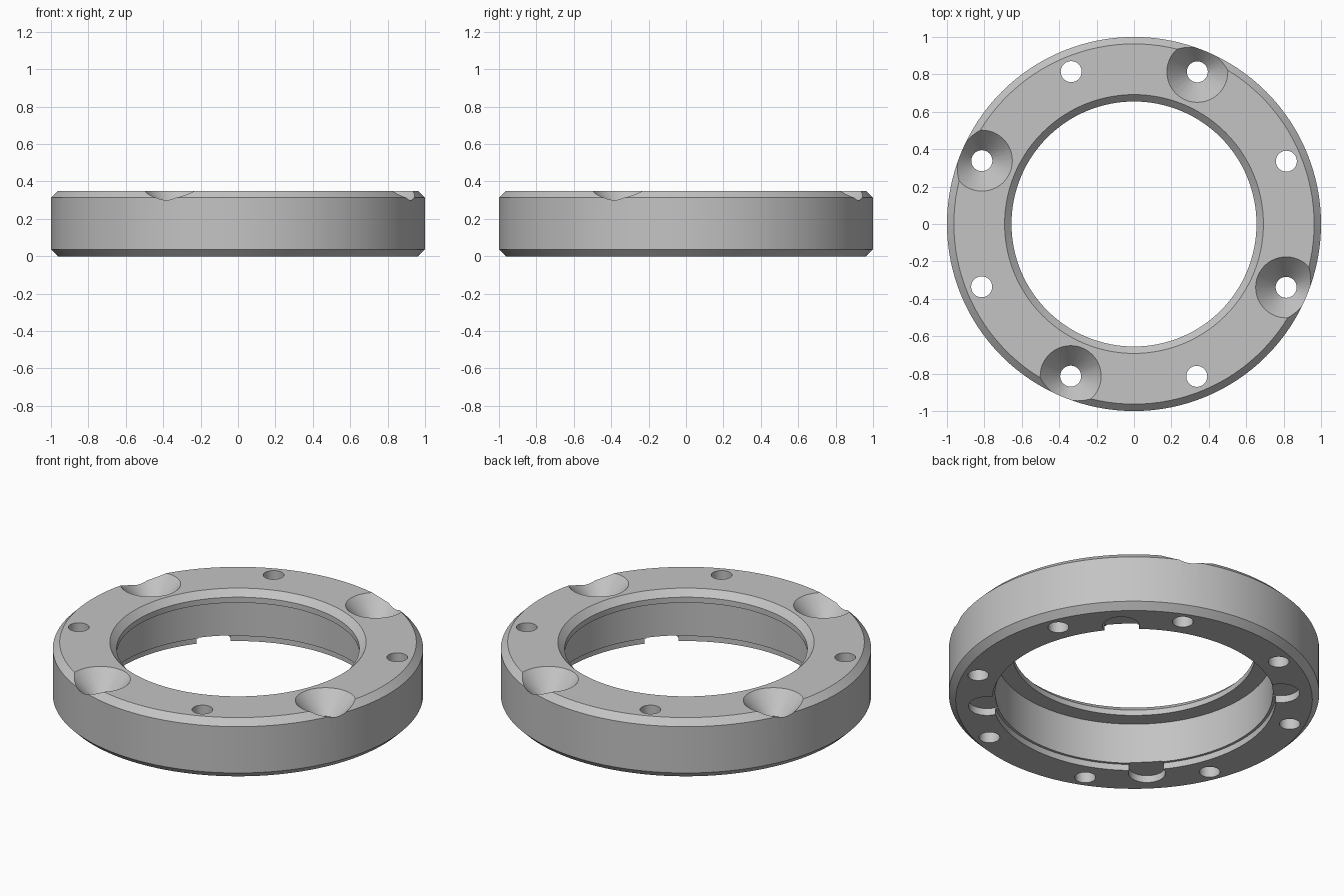
import bpy, bmesh
from math import sin, cos, pi, radians

cube = bpy.data.objects.get("Cube")
if cube:
    bpy.data.objects.remove(cube, do_unlink=True)

HEIGHT = 0.35
CHAMFER = 0.037
BOLT_RADIUS = 0.881

grey = bpy.data.materials.new("Satin grey metal")
grey.use_nodes = True
colour = (0.55, 0.55, 0.55, 1)
grey.diffuse_color = colour
grey.node_tree.nodes["Principled BSDF"].inputs["Base Color"].default_value = colour


def new_object(name, bm):
    mesh = bpy.data.meshes.new(name)
    bmesh.ops.recalc_face_normals(bm, faces=bm.faces)
    bm.to_mesh(mesh)
    bm.free()
    mesh.materials.append(grey)
    obj = bpy.data.objects.new(name, mesh)
    bpy.context.collection.objects.link(obj)
    return obj


def lathe(bm, profile, segments, centre=(0, 0), closed=False):
    """Turn (radius, z) points around a vertical axis; cap the ends if open."""
    rings = [[bm.verts.new((centre[0] + r * cos(2 * pi * i / segments),
                            centre[1] + r * sin(2 * pi * i / segments), z))
              for i in range(segments)] for r, z in profile]
    pairs = list(zip(rings, rings[1:]))
    if closed:
        pairs.append((rings[-1], rings[0]))
    else:
        bm.faces.new(rings[0])
        bm.faces.new(rings[-1])
    for a, b in pairs:
        for i in range(segments):
            j = (i + 1) % segments
            bm.faces.new((a[i], a[j], b[j], b[i]))


def polar(radius, degrees):
    return radius * cos(radians(degrees)), radius * sin(radians(degrees))


# Chamfered ring with a thin top lip, a wide bore and a shallow bottom step
bm = bmesh.new()
lathe(bm, [(1 - CHAMFER, 0), (1, CHAMFER), (1, HEIGHT - CHAMFER),
           (1 - CHAMFER, HEIGHT), (0.692, HEIGHT), (0.655, HEIGHT - CHAMFER),
           (0.655, 0.28), (0.75, 0.28), (0.75, 0.037), (0.765, 0.037),
           (0.765, 0)], 128, closed=True)
ring = new_object("flange_ring", bm)

# Bolt holes, every second one countersunk from above
bm = bmesh.new()
for k in range(8):
    spot = polar(BOLT_RADIUS, 22.4 + 45 * k)
    profile = [(0.056, -0.1)]
    if k % 2:
        profile += [(0.056, HEIGHT - 0.12), (0.163, HEIGHT), (0.163, 0.5)]
    else:
        profile += [(0.056, 0.5)]
    lathe(bm, profile, 48, spot)
hole_cutter = new_object("bolt_hole_cutter", bm)

# Round pockets in the underside that open into the bore
bm = bmesh.new()
for k in range(4):
    lathe(bm, [(0.1, -0.1), (0.1, 0.042)], 48, polar(0.797, 45 + 90 * k))
pocket_cutter = new_object("pocket_cutter", bm)

# Cut the ring and bake the result
for cutter in (hole_cutter, pocket_cutter):
    cutter.hide_render = True
    cutter.hide_viewport = True
    cut = ring.modifiers.new(cutter.name, 'BOOLEAN')
    cut.operation = 'DIFFERENCE'
    cut.solver = 'EXACT'
    cut.object = cutter

bpy.ops.object.select_all(action='DESELECT')
ring.select_set(True)
bpy.context.view_layer.objects.active = ring
for cut in list(ring.modifiers):
    bpy.ops.object.modifier_apply(modifier=cut.name)
for cutter in (hole_cutter, pocket_cutter):
    bpy.data.objects.remove(cutter, do_unlink=True)
bpy.ops.object.shade_smooth_by_angle(angle=radians(25))
